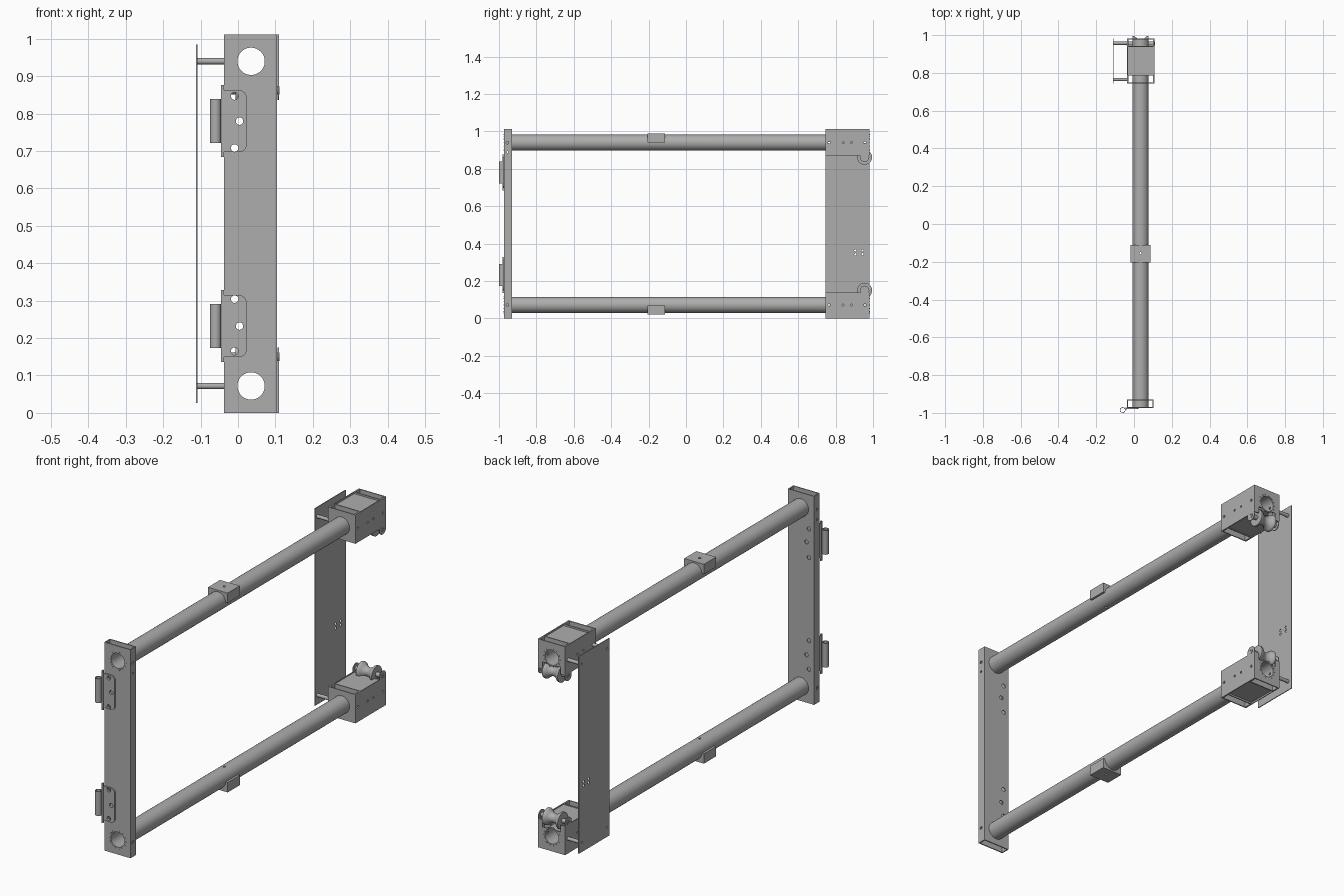
import bpy, bmesh, math
from mathutils import Matrix, Vector

if "Cube" in bpy.data.objects:
    bpy.data.objects.remove(bpy.data.objects["Cube"], do_unlink=True)

steel = bpy.data.materials.new("steel_grey")
steel.use_nodes = True
GREY = (0.42, 0.42, 0.42, 1)
steel.diffuse_color = GREY
steel.node_tree.nodes["Principled BSDF"].inputs["Base Color"].default_value = GREY

TOP = 1.012          # overall height, used for mirroring top to bottom
PX, PZ = 0.035, 0.94  # pipe centre
R_OUT, R_IN = 0.0425, 0.0365
parts = []
TURN = {"x": Matrix.Rotation(math.pi / 2, 4, "Y"),
        "y": Matrix.Rotation(math.pi / 2, 4, "X"), "z": Matrix()}


def finish(name, bm):
    bmesh.ops.recalc_face_normals(bm, faces=bm.faces)
    me = bpy.data.meshes.new(name)
    bm.to_mesh(me)
    bm.free()
    me.materials.append(steel)
    ob = bpy.data.objects.new(name, me)
    bpy.context.collection.objects.link(ob)
    parts.append(ob)
    return ob


def box(name, x, y, z):
    bm = bmesh.new()
    bmesh.ops.create_cube(bm, size=1)
    for v in bm.verts:
        v.co = Vector([(a + b) / 2 + c * abs(b - a) for (a, b), c in zip((x, y, z), v.co)])
    return finish(name, bm)


def rod(name, axis, centre, r, length, seg=32):
    bm = bmesh.new()
    bmesh.ops.create_cone(bm, cap_ends=True, segments=seg, radius1=r, radius2=r, depth=length)
    bm.transform(Matrix.Translation(centre) @ TURN[axis])
    return finish(name, bm)


def combine(ob, others, op="DIFFERENCE"):
    """Apply booleans at once and delete the helper shapes."""
    for o in others:
        m = ob.modifiers.new("bool", "BOOLEAN")
        m.object, m.operation, m.solver = o, op, "EXACT"
    bpy.context.view_layer.update()
    dg = bpy.context.evaluated_depsgraph_get()
    me = bpy.data.meshes.new_from_object(ob.evaluated_get(dg))
    ob.modifiers.clear()
    ob.data = me
    for o in others:
        parts.remove(o)
        bpy.data.objects.remove(o, do_unlink=True)
    return ob


def drills(axis, centres, r, length=0.5):
    return [rod("cutter", axis, c, r, length, 20) for c in centres]


def square_tube(name, x, y, z, wall=0.005):
    """Upright rectangular tube, open at both ends."""
    inner = box("cutter", (x[0] + wall, x[1] - wall), (y[0] + wall, y[1] - wall), (z[0] - 1, z[1] + 1))
    return combine(box(name, x, y, z), [inner])


def side(z, s):
    """Height for the upper (s=1) or lower (s=-1) copy."""
    return z if s > 0 else TOP - z


def span(a, b, s):
    return tuple(sorted((side(a, s), side(b, s))))


# Front post with pipe holes, hinge holes and side bolt holes
post = square_tube("front_post", (-0.037, 0.104), (-0.973, -0.93), (0, TOP))
HINGE_HOLES = [(-0.009, 0.847), (0.004, 0.78), (-0.009, 0.708)]
cuts = []
for s in (1, -1):
    cuts += drills("y", [(PX, -0.95, side(PZ, s))], R_OUT, 0.2)
    cuts += drills("y", [(x, -0.95, side(z, s)) for x, z in HINGE_HOLES], 0.01, 0.2)
    cuts += drills("x", [(PX, -0.955, side(PZ, s))], 0.007)
cuts += drills("x", [(PX, -0.955, 0.89)], 0.005)
combine(post, cuts)

BOLTS = [(0.765, 0.006), (0.84, 0.005), (0.885, 0.005), (0.957, 0.006)]
RY, RZ = 0.955, 0.862  # guide roller centre

for s, tag in ((1, "upper"), (-1, "lower")):
    pz = side(PZ, s)

    # Long pipe, bored through
    pipe = rod(tag + "_pipe", "y", (PX, 0.004, pz), R_OUT, 1.953, 48)
    bolt_cuts = lambda: [c for y, r in BOLTS for c in drills("x", [(PX, y, pz)], r, 0.2)]
    combine(pipe, [rod("cutter", "y", (PX, 0, pz), R_IN, 3, 48)]
            + drills("z", [(PX, -0.155, pz)], 0.006) + bolt_cuts())

    # Tack welds around the pipe ends
    for y in (-0.973, 0.981):
        for i in range(14):
            a = math.tau * i / 14
            rod(tag + "_weld_tack", "y", (PX + 0.0445 * math.cos(a), y, pz + 0.0445 * math.sin(a)),
                0.002, 0.003, 8)

    # Saddle block in the middle of the pipe
    saddle = box(tag + "_saddle", (PX - 0.053, PX + 0.053), (-0.205, -0.112), span(0.942, 0.99, s))
    combine(saddle, [rod("cutter", "y", (PX, 0, pz), R_OUT - 0.0015, 1, 48)]
            + drills("z", [(PX, -0.155, pz)], 0.006))

    # Rear carriage: two upright tubes, panels between, side cheeks with lugs
    for label, y in (("inner", (0.745, 0.79)), ("outer", (0.938, 0.981))):
        t = square_tube(f"{tag}_{label}_carriage_tube", (-0.034, 0.106), y, span(0.872, TOP, s))
        c = drills("y", [(PX, sum(y) / 2, pz)], R_OUT, 0.2)
        if label == "outer":
            c.append(box("cutter", (-0.014, 0.084), (0.9, 1), span(0.8, 0.907, s)))
        combine(t, c + bolt_cuts())
    for label, z in (("cap", (0.998, 1.004)), ("base", (0.876, 0.882))):
        box(f"{tag}_carriage_{label}", (-0.034, 0.106), (0.79, 0.938), span(*z, s))
    for label, x in (("right", (-0.037, -0.033)), ("left", (0.105, 0.109))):
        cheek = box(f"{tag}_{label}_cheek", x, (0.745, 0.981), span(0.872, TOP, s))
        lug = rod("lug", "x", (sum(x) / 2, RY, side(RZ, s)), 0.025, 0.004)
        combine(cheek, [lug], "UNION")
        combine(cheek, bolt_cuts())

    # Hourglass guide roller on its axle
    bm = bmesh.new()
    half = 0.042
    prof = [(0.011, -half), (0.04, -half), (0.04, -half + 0.008)]
    prof += [(0.021 + 0.017 * (t / 6) ** 2, t / 6 * 0.03) for t in range(-6, 7)]
    prof += [(0.04, half - 0.008), (0.04, half), (0.011, half)]
    vs = [bm.verts.new((r, 0, h)) for r, h in prof]
    es = [bm.edges.new(p) for p in zip(vs, vs[1:])]
    bmesh.ops.spin(bm, geom=vs + es, cent=(0, 0, 0), axis=(0, 0, 1), angle=math.tau,
                   steps=40, use_merge=True)
    bmesh.ops.remove_doubles(bm, verts=bm.verts, dist=1e-5)
    bm.transform(Matrix.Translation((PX, RY, side(RZ, s))) @ TURN["x"])
    finish(tag + "_roller", bm)
    axle = rod(tag + "_axle", "x", (PX + 0.001, RY, side(RZ, s)), 0.011, 0.15)
    combine(axle, drills("x", [(PX, RY, side(RZ, s))], 0.006))

    # Standoffs carrying the cover plate
    for y in (0.765, 0.957):
        st = rod(tag + "_standoff", "x", (-0.073, y, pz), 0.0085, 0.075, 24)
        combine(st, drills("x", [(0, y, pz)], 0.005))

    # Hinge: leaf with rounded free corners, edge strip and barrel
    zlo, zhi = span(0.697, 0.863, s)
    leaf = box(tag + "_hinge_leaf", (-0.04, 0.023), (-0.979, -0.973), (zlo, zhi))
    bm = bmesh.new()
    bm.from_mesh(leaf.data)
    corner = [e for e in bm.edges if all(v.co.x > 0 for v in e.verts)
              and abs(e.verts[0].co.y - e.verts[1].co.y) > 0.003]
    bmesh.ops.bevel(bm, geom=corner, offset=0.02, segments=6, profile=0.5, affect="EDGES")
    bm.to_mesh(leaf.data)
    bm.free()
    combine(leaf, drills("y", [(x, -0.97, side(z, s)) for x, z in HINGE_HOLES], 0.01, 0.1))
    box(tag + "_hinge_strip", (-0.045, -0.038), (-0.982, -0.972), span(0.684, 0.876, s))
    bz = side(0.78, s)
    barrel = rod(tag + "_hinge_barrel", "z", (-0.06, -0.985, bz), 0.015, 0.118)
    combine(barrel, drills("z", [(-0.06, -0.985, bz)], 0.012))

# Rear cover plate with corner holes and a group of four
plate = box("cover_plate", (-0.112, -0.108), (0.745, 0.981), (0.027, TOP - 0.027))
cuts = drills("x", [(-0.11, y, side(PZ, s)) for y in (0.765, 0.957) for s in (1, -1)], 0.005, 0.05)
cuts += drills("x", [(-0.11, y, z) for y in (0.905, 0.943) for z in (0.343, 0.363)], 0.006, 0.05)
combine(plate, cuts)

# Smooth round surfaces, keep edges crisp
bpy.ops.object.select_all(action="DESELECT")
for ob in parts:
    ob.select_set(True)
bpy.context.view_layer.objects.active = parts[0]
bpy.ops.object.shade_smooth_by_angle(angle=math.radians(30))
